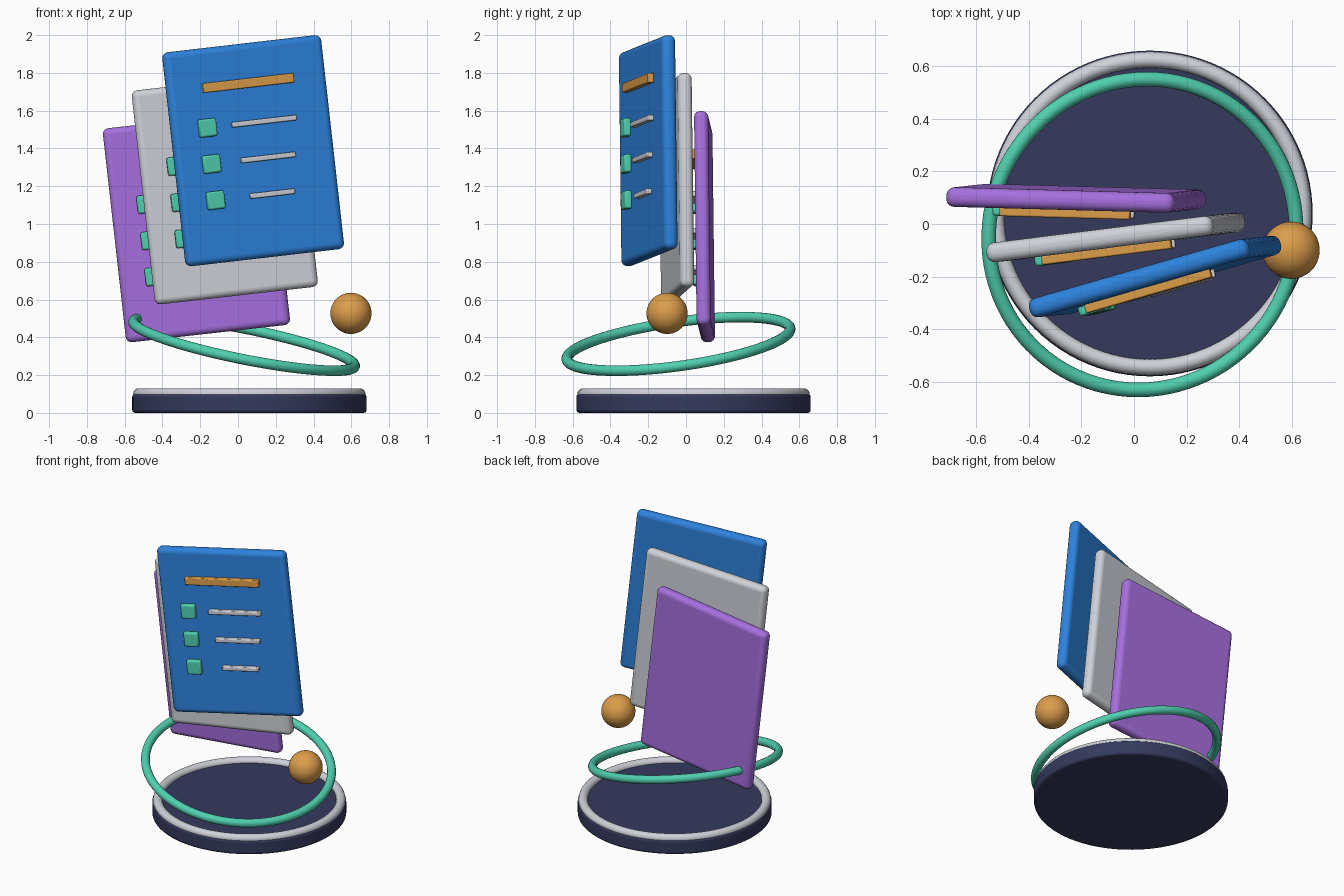
import bpy, bmesh
from math import radians
from mathutils import Matrix, Vector

if "Cube" in bpy.data.objects:
    bpy.data.objects.remove(bpy.data.objects["Cube"])


def material(name, rgb):
    m = bpy.data.materials.new(name)
    m.use_nodes = True
    m.diffuse_color = (*rgb, 1)
    m.node_tree.nodes["Principled BSDF"].inputs["Base Color"].default_value = (*rgb, 1)
    return m


blue = material("blue", (0.026, 0.225, 0.72))
purple = material("purple", (0.38, 0.16, 0.73))
white = material("pale grey", (0.62, 0.64, 0.69))
green = material("mint green", (0.08, 0.63, 0.43))
orange = material("orange", (0.72, 0.34, 0.07))
navy = material("navy", (0.035, 0.042, 0.11))


def finish(obj, name, mat, bevel=0, segments=3):
    obj.name = obj.data.name = name
    obj.data.materials.append(mat)
    if bevel:
        mod = obj.modifiers.new("Rounded edges", "BEVEL")
        mod.width, mod.segments = bevel, segments
        mod.limit_method = "ANGLE"
    bpy.ops.object.select_all(action="DESELECT")
    obj.select_set(True)
    bpy.context.view_layer.objects.active = obj
    bpy.ops.object.shade_smooth_by_angle(angle=radians(35))
    return obj


def box(name, mat, frame, center, size, bevel, segments):
    bm = bmesh.new()
    bmesh.ops.create_cube(bm, size=1, matrix=Matrix.Diagonal((*size, 1)))
    mesh = bpy.data.meshes.new(name)
    bm.to_mesh(mesh)
    bm.free()
    obj = bpy.data.objects.new(name, mesh)
    bpy.context.collection.objects.link(obj)
    obj.matrix_world = frame @ Matrix.Translation(center)
    return finish(obj, name, mat, bevel, segments)


def ring(name, mat, center, normal, major, minor):
    bpy.ops.mesh.primitive_torus_add(major_radius=major, minor_radius=minor,
                                     major_segments=96, minor_segments=16,
                                     location=center,
                                     rotation=Vector(normal).to_track_quat("Z", "Y").to_euler())
    return finish(bpy.context.object, name, mat)


# Round base with its rim
bpy.ops.mesh.primitive_cylinder_add(vertices=96, radius=0.62, depth=0.1, location=(0.06, 0.04, 0.05))
finish(bpy.context.object, "base_disc", navy, 0.015)
ring("base_rim", white, (0.06, 0.04, 0.1), (0, 0, 1), 0.585, 0.03)

# Tilted floating ring and ball
ring("orbit_ring", green, (0.032, -0.04, 0.365), (0.195, -0.135, 0.97), 0.597, 0.028)
bpy.ops.mesh.primitive_uv_sphere_add(segments=48, ring_count=24, radius=0.109, location=(0.598, -0.1, 0.527))
finish(bpy.context.object, "ball", orange)

# Three fanned cards, each with a title bar and a checklist
lean = Matrix.Rotation(radians(0.7), 4, "X") @ Matrix.Rotation(radians(-6.4), 4, "Y")
cards = [("front", blue, 16), ("middle", white, 7.2), ("back", purple, -1.5)]
for i, (label, mat, yaw) in enumerate(cards):
    place = Matrix.Translation((0.08 - 0.15 * i, -0.2 + 0.149 * i, 1.388 - 0.201 * i))
    frame = place @ lean @ Matrix.Rotation(radians(yaw), 4, "Z")
    box(label + "_card", mat, frame, (0, 0, 0), (0.875, 0.075, 1.14), 0.032, 5)
    box(label + "_title_bar", orange, frame, (0, -0.052, 0.36), (0.5, 0.036, 0.05), 0.006, 2)
    for row in range(3):
        height = 0.149 - 0.193 * row
        box(f"{label}_check_{row + 1}", green, frame, (-0.25, -0.052, height),
            (0.096, 0.04, 0.096), 0.01, 2)
        box(f"{label}_line_{row + 1}", white, frame, (0.064, -0.05, height),
            (0.355 - 0.055 * row, 0.036, 0.028), 0.006, 2)
